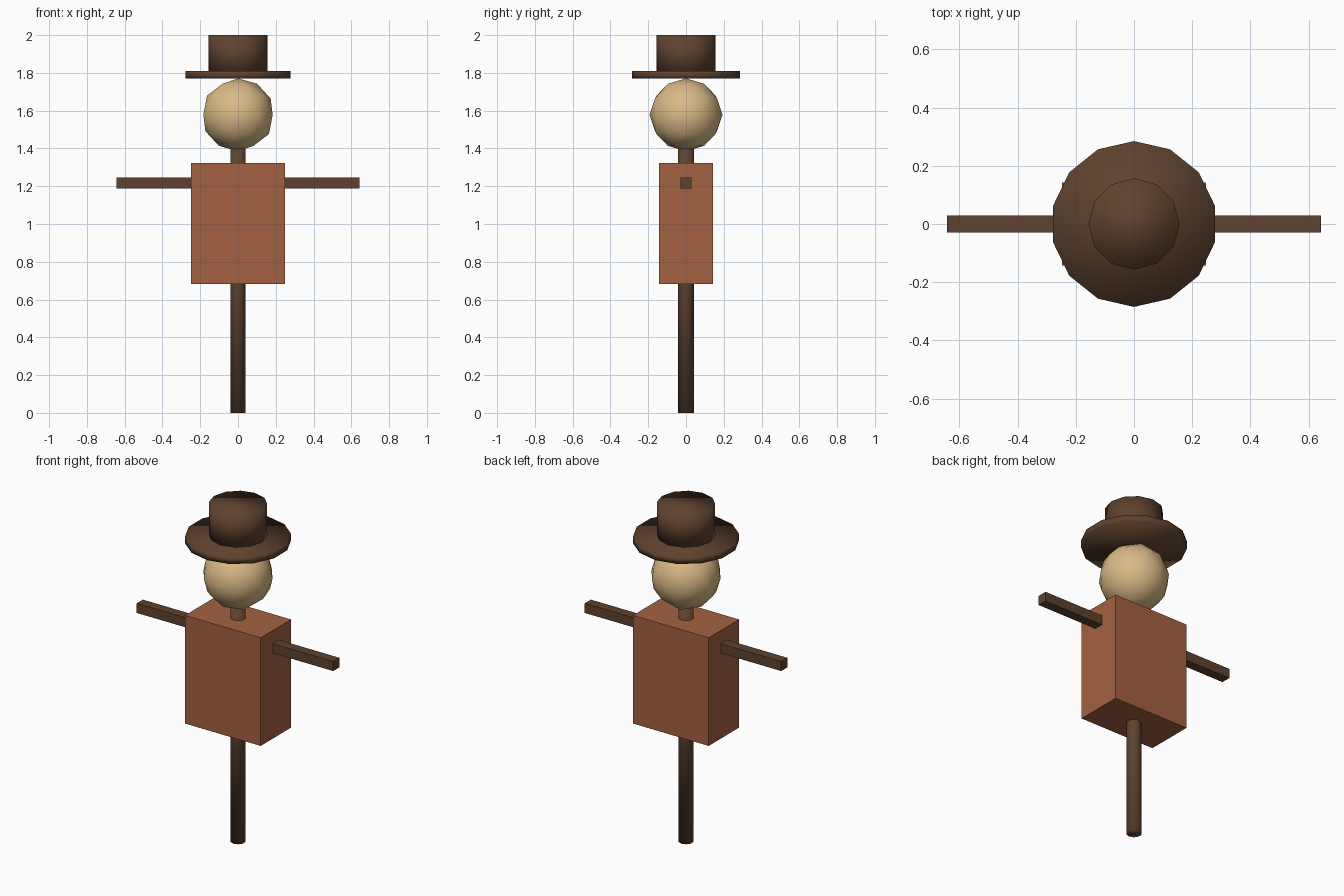
import bpy

cube = bpy.data.objects.get("Cube")
if cube:
    bpy.data.objects.remove(cube, do_unlink=True)


def srgb(r, g, b):
    """Convert 8-bit display colour to linear RGBA."""
    return tuple((c / 255 / 12.92) if c < 11 else ((c / 255 + 0.055) / 1.055) ** 2.4
                 for c in (r, g, b)) + (1.0,)


def material(name, colour):
    mat = bpy.data.materials.new(name)
    mat.use_nodes = True
    mat.diffuse_color = colour
    mat.node_tree.nodes["Principled BSDF"].inputs["Base Color"].default_value = colour
    return mat


wood = material("dark_brown", srgb(94, 66, 46))
cloth = material("rust_cloth", srgb(164, 97, 66))
straw = material("straw_tan", srgb(218, 186, 134))


def finish(name, mat, smooth=False):
    obj = bpy.context.object
    obj.name = obj.data.name = name
    obj.data.materials.append(mat)
    if smooth:
        bpy.ops.object.shade_smooth()
    return obj


def box(name, mat, size, z):
    bpy.ops.mesh.primitive_cube_add(size=1, location=(0, 0, z))
    bpy.context.object.scale = size
    bpy.ops.object.transform_apply(location=False, rotation=False, scale=True)
    return finish(name, mat)


def cylinder(name, mat, radius, bottom, top, sides):
    bpy.ops.mesh.primitive_cylinder_add(vertices=sides, radius=radius, depth=top - bottom,
                                        location=(0, 0, (bottom + top) / 2))
    return finish(name, mat, smooth=True)


# Post, crossbar and shirt
cylinder("post", wood, 0.042, 0, 1.42, 10)
box("crossbar", wood, (1.286, 0.057, 0.057), 1.217)
box("shirt", cloth, (0.496, 0.284, 0.64), 1.003)

# Head: soft-shaded low-poly ball
bpy.ops.mesh.primitive_ico_sphere_add(subdivisions=2, radius=0.193, location=(0, 0, 1.578))
finish("head", straw, smooth=True)

# Hat
cylinder("hat_brim", wood, 0.285, 1.77, 1.81, 14)
cylinder("hat_crown", wood, 0.157, 1.80, 2.0, 12)
